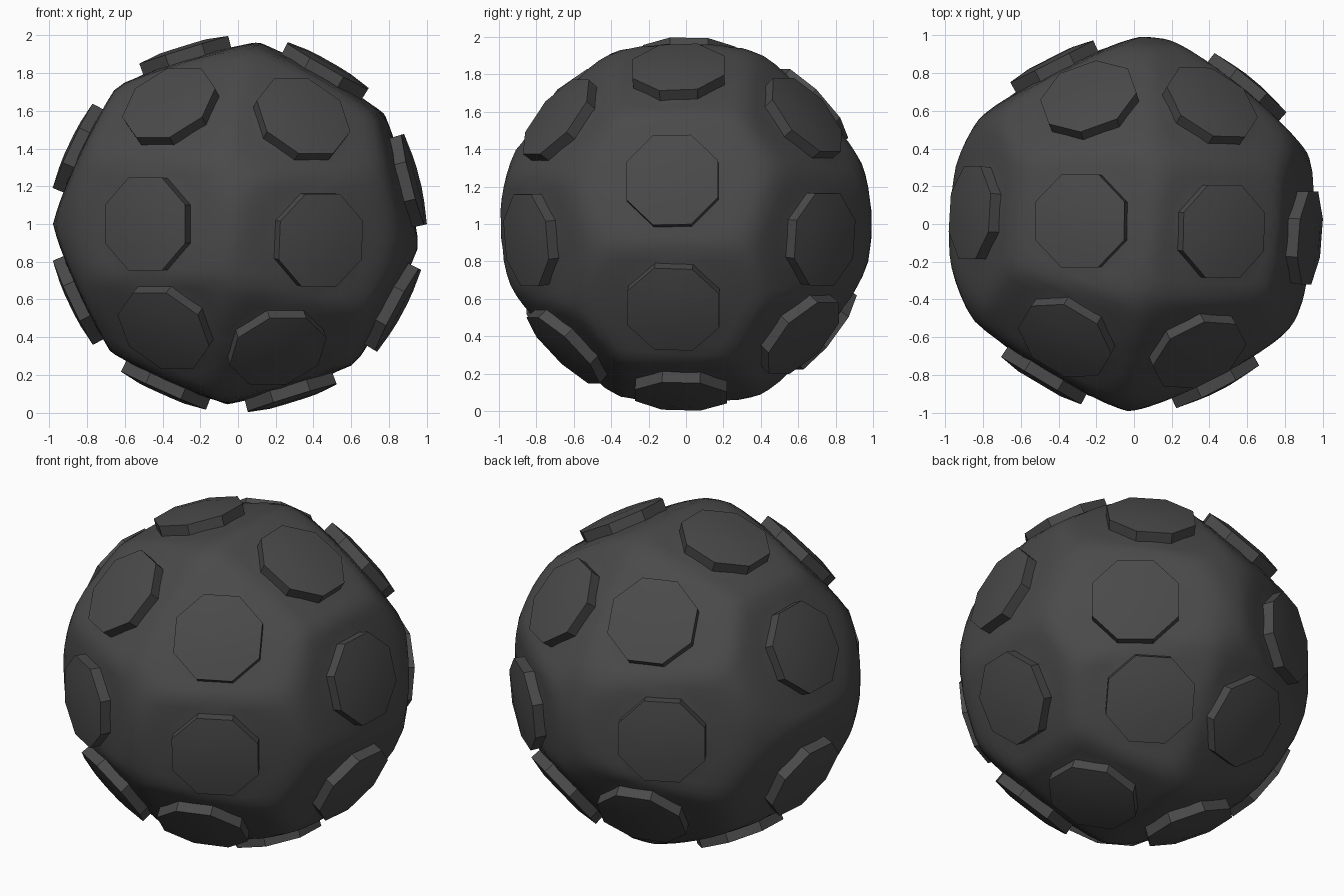
import bpy, bmesh, math
from mathutils import Vector

if "Cube" in bpy.data.objects:
    bpy.data.objects.remove(bpy.data.objects["Cube"])

CENTRE = Vector((0, 0, 1))

mat = bpy.data.materials.new("dark grey")
mat.diffuse_color = (0.068, 0.068, 0.068, 1)
mat.use_nodes = True
mat.node_tree.nodes["Principled BSDF"].inputs["Base Color"].default_value = mat.diffuse_color

# Directions of the twenty raised plates
belt = [-17.3, 29.6, 75.8, 118.3, 162.7, 204.1, 244.5, 295.3]
dirs = []
for a in belt:
    x, z = math.sin(math.radians(a)), math.cos(math.radians(a))
    dirs.append(Vector((x, -0.075 * x - 0.005, z)).normalized())
front = [(-.51, -.86, 0), (.455, -.885, -.09), (-.38, -.64, .665),
         (.36, -.72, .593), (-.41, -.70, -.585), (.22, -.68, -.70)]
back = [(-.45, .89, .01), (.635, .77, -.085), (-.25, .70, .665),
        (.43, .67, .605), (-.22, .77, -.60), (.42, .65, -.63)]
dirs += [Vector(d).normalized() for d in front + back]


def make(name, bm, angle):
    bmesh.ops.recalc_face_normals(bm, faces=bm.faces[:])
    me = bpy.data.meshes.new(name)
    bm.to_mesh(me)
    bm.free()
    me.materials.append(mat)
    ob = bpy.data.objects.new(name, me)
    bpy.context.collection.objects.link(ob)
    ob.location = CENTRE
    bpy.ops.object.select_all(action='DESELECT')
    ob.select_set(True)
    bpy.context.view_layer.objects.active = ob
    bpy.ops.object.shade_smooth_by_angle(angle=math.radians(angle))
    return ob


# Ball body: sinks into a shallow groove around every plate
bm = bmesh.new()
bmesh.ops.create_icosphere(bm, subdivisions=5, radius=1)
for v in bm.verts:
    d = v.co.normalized()
    ang = math.degrees(min(d.angle(p) for p in dirs))
    t = max(0, min(1, (ang - 16) / 13))
    v.co = d * (0.937 + 0.058 * t)
make("ball_body", bm, 60)


# Raised eight-sided plate: domed cap with a straight skirt
def plate(i, n):
    ref = Vector((0, 1, 0)) if i < len(belt) else Vector((0, 0, 1))
    u = (ref - n * ref.dot(n)).normalized()
    w = n.cross(u)
    bm = bmesh.new()
    rings = []
    for rad, h in ((0.262, 0.87), (0.267, 0.966), (0.14, 0.985)):
        ring = []
        for k in range(8):
            a = math.radians(22.5 + 45 * k)
            ring.append(bm.verts.new(n * h + (u * math.cos(a) + w * math.sin(a)) * rad))
        rings.append(ring)
    for lo, hi in zip(rings, rings[1:]):
        for k in range(8):
            j = (k + 1) % 8
            bm.faces.new((lo[k], lo[j], hi[j], hi[k]))
    bm.faces.new(rings[-1])
    bm.faces.new(rings[0][::-1])
    make("raised_plate_%02d" % (i + 1), bm, 40)


for i, n in enumerate(dirs):
    plate(i, n)
